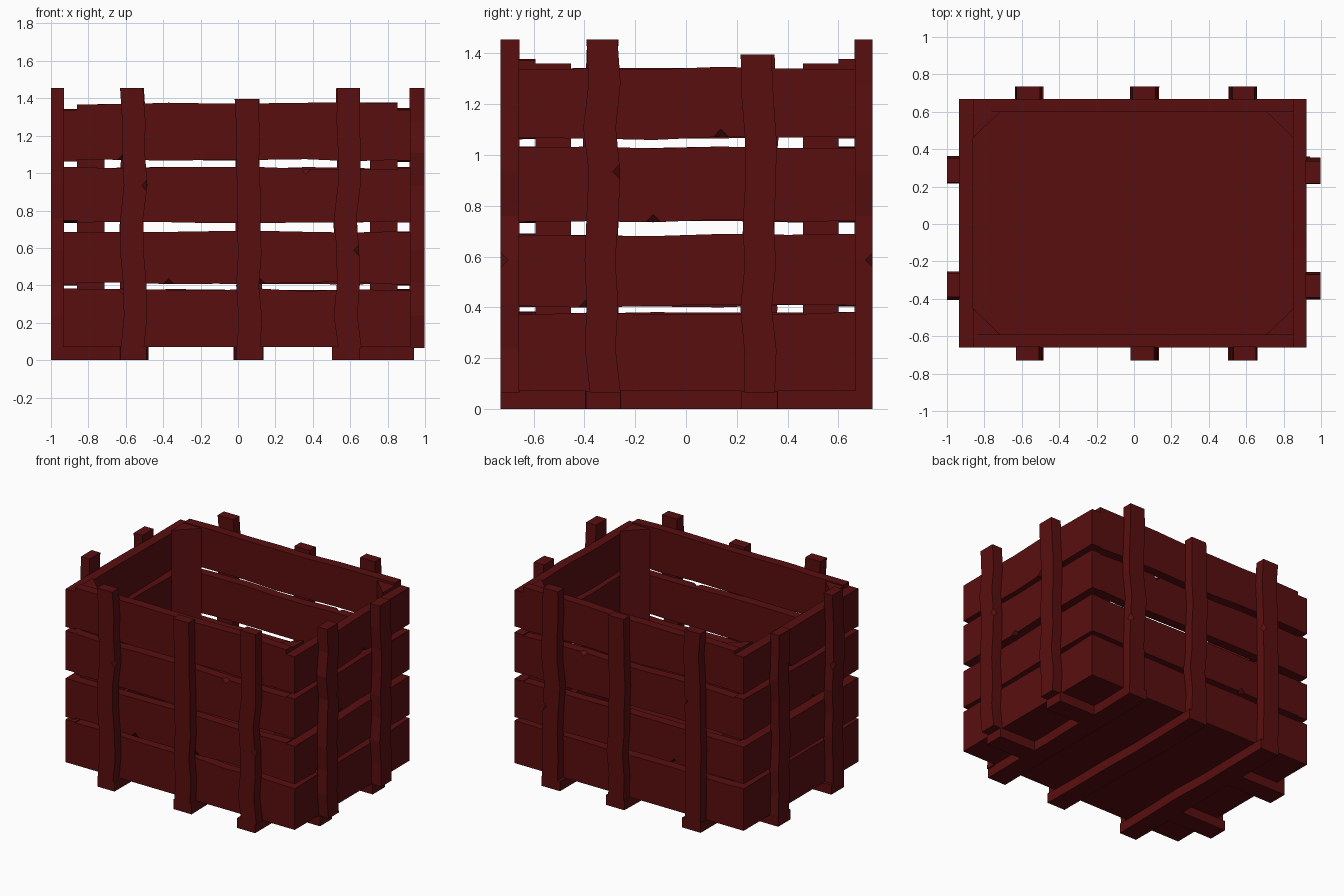
import bpy, bmesh, random
from mathutils import Vector

random.seed(7)
cube = bpy.data.objects.get("Cube")
if cube:
    bpy.data.objects.remove(cube, do_unlink=True)

wood = bpy.data.materials.new("dark red wood")
wood.use_nodes = True
COLOUR = (0.1, 0.0045, 0.005, 1)
wood.diffuse_color = COLOUR
bsdf = wood.node_tree.nodes["Principled BSDF"]
bsdf.inputs["Base Color"].default_value = COLOUR
bsdf.inputs["Roughness"].default_value = 0.9


def finish(name, bm):
    bmesh.ops.recalc_face_normals(bm, faces=bm.faces[:])
    mesh = bpy.data.meshes.new(name)
    bm.to_mesh(mesh)
    bm.free()
    mesh.materials.append(wood)
    obj = bpy.data.objects.new(name, mesh)
    bpy.context.collection.objects.link(obj)


def board(name, lo, hi, along=0, cuts=0, across=2, amp=0.0, sway=0.0, flat_low=False, chips=()):
    """Rough board: cut into stations along its length, edges wavy, small chips knocked out."""
    lo, hi = Vector(lo), Vector(hi)
    mid, size = (lo + hi) / 2, hi - lo
    bm = bmesh.new()
    bmesh.ops.create_cube(bm, size=1)
    for v in bm.verts:
        v.co = mid + v.co * size
    axis = Vector([float(i == along) for i in range(3)])
    for i in range(1, cuts + 1):
        point = lo + axis * size[along] * i / (cuts + 1)
        bmesh.ops.bisect_plane(bm, geom=bm.verts[:] + bm.edges[:] + bm.faces[:],
                               plane_co=point, plane_no=axis)
    # one offset for each station, and one for each of its two edges
    shift = [random.uniform(-sway, sway) for _ in range(cuts + 2)]
    wave = {s: [random.uniform(-amp, amp) for _ in range(cuts + 2)] for s in (False, True)}
    chipped = []
    for v in bm.verts:
        k = round((v.co[along] - lo[along]) / size[along] * (cuts + 1))
        high = v.co[across] > mid[across]
        other = 3 - along - across
        outside = abs(v.co[other]) > abs(mid[other])
        if (k, high) in chips and outside:
            chipped.append(v)
        if high or not flat_low:
            v.co[across] += shift[k] + wave[high][k]
    if chipped:
        bmesh.ops.bevel(bm, geom=chipped, offset=0.03, segments=1, affect='VERTICES')
    finish(name, bm)


# Wall planks: four rows, front and back boards fitted between the side boards
FRONT_ROWS = [(0.07, 0.375), (0.41, 0.69), (0.74, 1.025), (1.07, 1.372)]
SIDE_ROWS = [(0.07, 0.378), (0.405, 0.685), (0.74, 1.027), (1.065, 1.343)]
FRONT_CHIPS = [[(1, True)], [(2, False), (4, False)], [(5, True)], [(1, False)]]
for row in range(4):
    first = row == 0
    for side, y0, y1 in (("front", -0.66, -0.592), ("back", 0.6, 0.668)):
        z0, z1 = FRONT_ROWS[row]
        board(f"{side}_plank_{row + 1}", (-0.86, y0, z0), (0.852, y1, z1),
              along=0, cuts=6, amp=0.008, flat_low=first, chips=FRONT_CHIPS[row])
    for side, x0, x1 in (("right", -0.935, -0.86), ("left", 0.852, 0.922)):
        z0, z1 = SIDE_ROWS[row]
        board(f"{side}_plank_{row + 1}", (x0, -0.66, z0), (x1, 0.668, z1),
              along=1, cuts=4, amp=0.007, flat_low=first,
              chips=[] if first else [(row, False)])

# Upright battens outside the walls
for x, top, chip in ((-0.56, 1.455, (5, True)), (0.055, 1.395, None), (0.585, 1.455, (3, True))):
    for side, y0, y1 in (("front", -0.73, -0.655), ("back", 0.663, 0.735)):
        board(f"{side}_batten", (x - 0.062, y0, 0.065), (x + 0.062, y1, top), along=2, cuts=7,
              across=0, amp=0.003, sway=0.013, chips=[chip])
for y, top, chip in ((-0.33, 1.455, (5, True)), (0.288, 1.395, None)):
    for side, x0, x1 in (("right", -1.0, -0.93), ("left", 0.917, 0.998)):
        board(f"{side}_batten", (x0, y - 0.062, 0.065), (x1, y + 0.062, top), along=2, cuts=7,
              across=1, amp=0.003, sway=0.013, chips=[chip])

# Floor and the skids below it
board("floor", (-0.9, -0.63, 0.07), (0.89, 0.635, 0.14))
for x in (-0.56, 0.055, 0.575):
    board("long_skid", (x - 0.072, -0.73, 0), (x + 0.075, 0.735, 0.072), along=1, cuts=4,
          across=0, amp=0.006)
for y in (-0.325, 0.288):
    board("right_skid", (-1.0, y - 0.07, 0), (-0.6, y + 0.07, 0.071), across=1, amp=0.004)
    board("left_skid", (0.62, y - 0.07, 0), (0.94, y + 0.07, 0.071), across=1, amp=0.004)

# Three-sided posts in the inner corners
for sx in (-1, 1):
    for sy in (-1, 1):
        bm = bmesh.new()
        x, y = sx * 0.856 - 0.004, sy * 0.596 + 0.004
        corner = [(x, y), (x - sx * 0.145, y), (x, y - sy * 0.14)]
        base = bm.faces.new([bm.verts.new((px, py, 0.13)) for px, py in corner])
        top = bmesh.ops.extrude_face_region(bm, geom=[base])["geom"]
        bmesh.ops.translate(bm, vec=(0, 0, 1.23),
                            verts=[g for g in top if isinstance(g, bmesh.types.BMVert)])
        finish("corner_post", bm)
